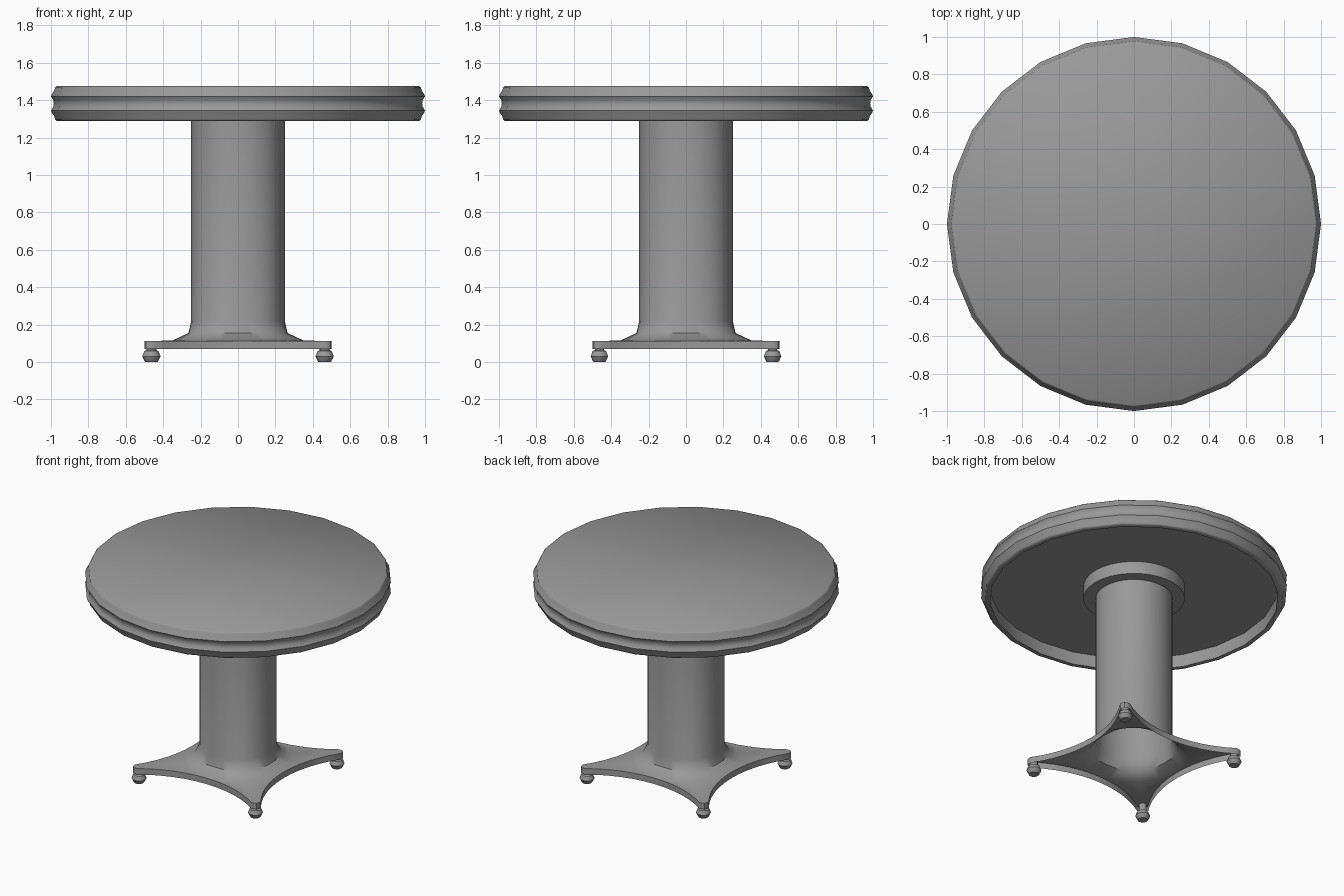
import bpy, bmesh
from math import sin, cos, pi, hypot, asin, atan2

if "Cube" in bpy.data.objects:
    bpy.data.objects.remove(bpy.data.objects["Cube"])

grey = bpy.data.materials.new("dark_grey")
grey.diffuse_color = (.32, .32, .32, 1)
grey.use_nodes = True
grey.node_tree.nodes["Principled BSDF"].inputs["Base Color"].default_value = grey.diffuse_color


def loft(name, rings, cap=(False, False), angle=30):
    """Skin a stack of closed rings that share the same point count."""
    bm = bmesh.new()
    loops = [[bm.verts.new(p) for p in ring] for ring in rings]
    n = len(loops[0])
    for a, b in zip(loops, loops[1:]):
        for i in range(n):
            j = (i + 1) % n
            bm.faces.new((a[i], a[j], b[j], b[i]))
    if cap[0]:
        bm.faces.new(loops[0][::-1])
    if cap[1]:
        bm.faces.new(loops[-1])
    bmesh.ops.recalc_face_normals(bm, faces=bm.faces)
    me = bpy.data.meshes.new(name)
    bm.to_mesh(me)
    bm.free()
    me.materials.append(grey)
    ob = bpy.data.objects.new(name, me)
    bpy.context.collection.objects.link(ob)
    bpy.ops.object.select_all(action='DESELECT')
    ob.select_set(True)
    bpy.context.view_layer.objects.active = ob
    bpy.ops.object.shade_smooth_by_angle(angle=angle * pi / 180)
    return ob


def lathe(name, profile, sides, cap=(True, True), angle=30):
    rings = [[(r * cos(2 * pi * i / sides), r * sin(2 * pi * i / sides), z)
              for i in range(sides)] for r, z in profile]
    return loft(name, rings, cap, angle)


# Round top: recessed underside, rim with a groove, flat upper face
lathe("table_top", [(.94, 1.38), (.94, 1.29), (.97, 1.29), (.978, 1.297),
                    (.981, 1.312), (.995, 1.332), (1, 1.345), (.987, 1.365),
                    (.985, 1.383), (.987, 1.4), (1, 1.42), (.995, 1.433),
                    (.981, 1.453), (.978, 1.468), (.97, 1.475)], 24, angle=50)

# Collar joining column and top, inside the recess
lathe("collar", [(.33, 1.38), (.33, 1.29), (.25, 1.29)], 32, (False, False))

# Base outline: four concave arcs meeting in narrow rounded corners
half, edge, mid = .455, .5, .36
sag = edge - mid
rad = (half ** 2 + sag ** 2) / (2 * sag)
sweep = asin(half / rad)
side = []
for k in range(-6, 7):
    a = sweep * k / 6
    side.append((rad * sin(a), -mid - rad + rad * cos(a)))
side += [(.478, -.498), (.492, -.492), (.498, -.478)]
outline = []
for q in range(4):
    c, s = round(cos(q * pi / 2)), round(sin(q * pi / 2))
    outline += [(x * c - y * s, x * s + y * c) for x, y in side]


def circle(r, z, square=0):
    """Ring matched to the outline; square swells it on the diagonals."""
    ring = []
    for x, y in outline:
        k = (r + square * sin(2 * atan2(y, x)) ** 2) / hypot(x, y)
        ring.append((x * k, y * k, z))
    return ring


# Column flaring into the hollow base plate
loft("column_and_base", [circle(.25, 1.38), circle(.25, .22),
                         circle(.265, .155, .02), circle(.35, .115),
                         [(x, y, .113) for x, y in outline],
                         [(x, y, .07) for x, y in outline]], angle=40)

# Bun feet under the corners
for sx in (-1, 1):
    for sy in (-1, 1):
        foot = lathe("foot", [(.026, .113), (.026, .064), (.038, .058),
                              (.049, .03), (.036, .003), (.033, 0)], 10, angle=40)
        foot.location = (.463 * sx, .463 * sy, 0)
